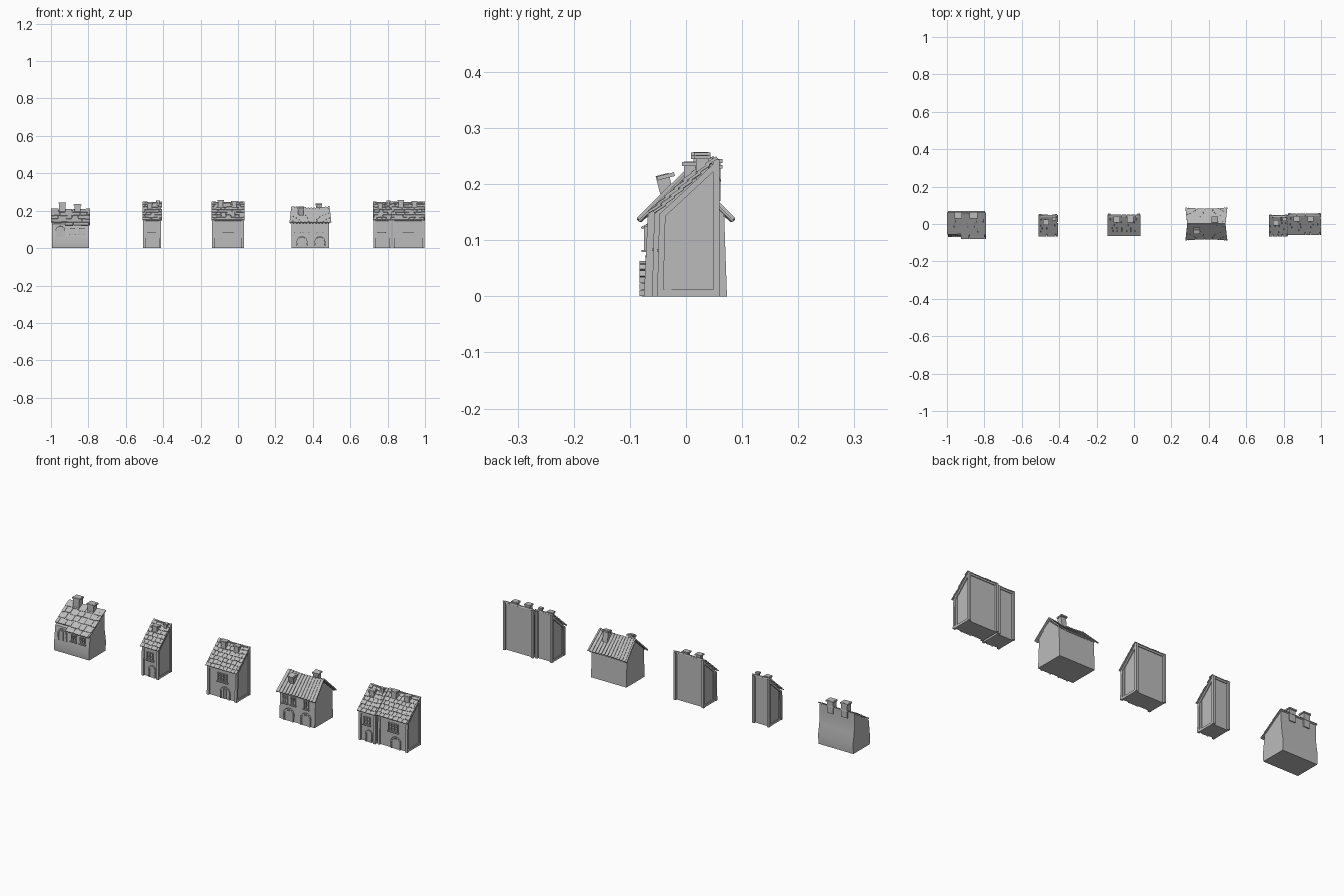
import bpy, bmesh, math, random
from mathutils import Matrix, Vector

random.seed(4)
cube = bpy.data.objects.get("Cube")
if cube:
    bpy.data.objects.remove(cube, do_unlink=True)

stone = bpy.data.materials.new("stone grey")
stone.use_nodes = True
GREY = (0.5, 0.5, 0.5, 1)
stone.diffuse_color = GREY
stone.node_tree.nodes["Principled BSDF"].inputs["Base Color"].default_value = GREY


def finish(bm, name, smooth=False):
    bmesh.ops.recalc_face_normals(bm, faces=bm.faces)
    mesh = bpy.data.meshes.new(name)
    bm.to_mesh(mesh)
    bm.free()
    mesh.materials.append(stone)
    ob = bpy.data.objects.new(name, mesh)
    bpy.context.collection.objects.link(ob)
    if smooth:
        bpy.ops.object.select_all(action='DESELECT')
        ob.select_set(True)
        bpy.context.view_layer.objects.active = ob
        bpy.ops.object.shade_smooth_by_angle(angle=math.radians(35))
    return ob


def box(bm, center, size, rot=None):
    m = Matrix.Translation(center) @ (rot or Matrix()) @ Matrix.Diagonal((*size, 1))
    bmesh.ops.create_cube(bm, size=1, matrix=m)


def beam(bm, p, q, width, thick):
    """Plank from p to q, lying flat across x."""
    p, q = Vector(p), Vector(q)
    along = (q - p).normalized()
    normal = Vector((1, 0, 0)).cross(along).normalized()
    side = along.cross(normal)
    rot = Matrix((side, along, normal)).transposed().to_4x4()
    box(bm, (p + q) / 2, (width, (q - p).length, thick), rot)


def prism(bm, points, vec):
    face = bm.faces.new([bm.verts.new(p) for p in points])
    new = bmesh.ops.extrude_face_region(bm, geom=[face])["geom"]
    bmesh.ops.translate(bm, vec=vec, verts=[v for v in new if isinstance(v, bmesh.types.BMVert)])


def walls(name, profile, x0, x1, smooth=False):
    bm = bmesh.new()
    prism(bm, [(x0, y, z) for y, z in profile], (x1 - x0, 0, 0))
    finish(bm, name, smooth)


def window(name, x, y, z, w, h, cols=2, rows=2):
    """Raised frame with glazing bars and a sill."""
    bm = bmesh.new()
    for i in range(cols + 1):
        t = 0.004 if i in (0, cols) else 0.002
        box(bm, (x - w / 2 + w * i / cols, y, z), (t, 0.008, h + 0.004))
    for j in range(rows + 1):
        t = 0.004 if j in (0, rows) else 0.002
        box(bm, (x, y, z - h / 2 + h * j / rows), (w, 0.007, t))
    box(bm, (x, y - 0.002, z - h / 2 - 0.004), (w + 0.012, 0.012, 0.004))
    finish(bm, name)


def arched_door(name, x, y, w, h, z=0, depth=0.008):
    """Stone surround of wedge blocks around a planked door."""
    bm = bmesh.new()
    r = w / 2
    spring = z + h - r
    for s in (-1, 1):
        n = 3
        for i in range(n):
            ph = (spring - z) / n
            box(bm, (x + s * (r - 0.003), y, z + ph * (i + 0.5)), (0.007, depth, ph * 0.92))
    for i in range(7):
        a = math.pi * (i + 0.5) / 7
        box(bm, (x + math.cos(a) * (r - 0.003), y, spring + math.sin(a) * (r - 0.003)),
            (0.007, depth, r * 0.38), Matrix.Rotation(-a, 4, 'Y'))
    for k in (-1, 0, 1):
        box(bm, (x + k * r * 0.5, y + 0.002, (z + spring + r * 0.6) / 2),
            (r * 0.46, 0.006, spring + r * 0.6 - z))
    finish(bm, name)


def chimney(name, x, y, z0, z1, w, tilt=0):
    bm = bmesh.new()
    rot = Matrix.Rotation(tilt, 4, 'X')
    box(bm, (x, y, (z0 + z1) / 2), (w, w * 0.85, z1 - z0), rot)
    box(bm, (x, y, z1 - 0.004), (w + 0.008, w * 0.85 + 0.008, 0.007), rot)
    finish(bm, name)


def tiled_roof(name, x0, x1, eave, ridge, rows, tile, gap=None, sag=0):
    """Staggered shingles, each row lapping over the one below."""
    bm = bmesh.new()
    for r in range(rows):
        x = x0 - (tile / 2 if r % 2 else 0)
        while x < x1 - 0.003:
            w = tile * random.uniform(0.8, 1.2)
            a, b = max(x, x0), min(x + w, x1)
            x += w
            if b - a < 0.004 or (gap and r == 0 and gap[0] < (a + b) / 2 < gap[1]):
                continue
            t = 2 * ((a + b) / 2 - x0) / (x1 - x0) - 1
            drop = sag * (1 - t * t) * r / rows
            lo = (r - random.uniform(0, 0.18)) / rows if r else 0
            hi = min(1, (r + 1.15) / rows)
            pts = []
            for f, lift in ((lo, 0.005), (hi, 0.001)):
                pts.append(((a + b) / 2, eave[0] + f * (ridge[0] - eave[0]) - lift * 0.7,
                            eave[1] + f * (ridge[1] - eave[1]) + lift * 0.7 - drop))
            beam(bm, pts[0], pts[1], b - a - 0.0012, random.uniform(0.004, 0.006))
    finish(bm, name)


def town_house(label, cx, cy, hw):
    """Lean-to house with corner posts, side panels and a shingled slope."""
    walls(label + "_walls", [(cy - 0.046, 0), (cy - 0.046, 0.145), (cy + 0.046, 0.235),
                             (cy + 0.046, 0)], cx - hw + 0.006, cx + hw - 0.006)
    bm = bmesh.new()
    for s in (-1, 1):
        x = cx + s * (hw - 0.006)
        beam(bm, (x, cy - 0.05, 0), (x, cy - 0.046, 0.148), 0.012, 0.011)
        box(bm, (x, cy + 0.05, 0.122), (0.012, 0.012, 0.244))
        beam(bm, (x, cy - 0.048, 0.143), (x, cy + 0.05, 0.234), 0.01, 0.01)
        box(bm, (x, cy, 0.006), (0.008, 0.09, 0.012))
        box(bm, (x - s * 0.002, cy - 0.036, 0.075), (0.008, 0.012, 0.15))
    box(bm, (cx, cy + 0.046, 0.24), (2 * hw - 0.012, 0.008, 0.014))
    box(bm, (cx, cy - 0.047, 0.142), (2 * hw - 0.012, 0.008, 0.008))
    finish(bm, label + "_timber_frame")
    tiled_roof(label + "_roof_shingles", cx - hw - 0.004, cx + hw + 0.004,
               (cy - 0.058, 0.147), (cy + 0.052, 0.247), 7, 0.024, sag=0.003)


def narrow_house(label, cx, cy):
    town_house(label, cx, cy, 0.048)
    chimney(label + "_chimney", cx - 0.012, cy + 0.012, 0.19, 0.24, 0.024)
    chimney(label + "_chimney_pot", cx + 0.032, cy + 0.03, 0.21, 0.254, 0.013)
    window(label + "_window", cx - 0.003, cy - 0.048, 0.105, 0.032, 0.036)
    arched_door(label + "_door", cx + 0.008, cy - 0.049, 0.036, 0.06)


def wide_house(label, cx, cy):
    town_house(label, cx, cy, 0.085)
    for i, (dx, top) in enumerate(((-0.04, 0.257), (0.033, 0.252))):
        chimney(f"{label}_chimney_{i}", cx + dx, cy + 0.025, 0.2, top, 0.026)
    window(label + "_window", cx, cy - 0.048, 0.105, 0.05, 0.038, 3, 3)
    arched_door(label + "_door", cx + 0.015, cy - 0.049, 0.054, 0.06)


# Detached town houses and the joined pair
narrow_house("narrow_house", -0.459, -0.003)
wide_house("wide_house", -0.053, -0.001)
narrow_house("joined_narrow_house", 0.772, -0.005)
wide_house("joined_wide_house", 0.911, 0.004)

# Bulging cottage with large shingles
walls("cottage_walls", [(-0.066, 0), (-0.07, 0.03), (-0.065, 0.07), (-0.058, 0.128),
                        (0.056, 0.203), (0.056, 0.15), (0.06, 0.1), (0.069, 0.05),
                        (0.066, 0)], -0.995, -0.797, True)
tiled_roof("cottage_roof_shingles", -1.0, -0.79, (-0.076, 0.118), (0.062, 0.21), 5, 0.038,
           (-0.985, -0.915), 0.004)
chimney("cottage_tall_chimney", -0.94, 0.047, 0.17, 0.245, 0.034)
chimney("cottage_short_chimney", -0.858, 0.047, 0.17, 0.235, 0.034)
arched_door("cottage_arched_window", -0.95, -0.066, 0.05, 0.06, 0.06)
for i, x in enumerate((-0.885, -0.835)):
    window(f"cottage_window_{i}", x, -0.065, 0.09, 0.024, 0.03)

# Gabled barn with a sagging plank roof
walls("barn_walls", [(-0.075, 0), (-0.068, 0.146), (0, 0.207), (0.068, 0.146), (0.073, 0)],
      0.287, 0.487)
planks = bmesh.new()
N = 26
for i in range(N):
    t = 2 * (i + 0.5) / N - 1
    sag = 0.007 * (1 - t * t)
    up = 0.003 * (i % 2)
    for s in (-1, 1):
        beam(planks, (0.387 + t * 0.112, s * (0.086 - sag * 0.8), 0.135 + up),
             (0.387 + t * 0.102, 0, 0.22 - sag + up), 0.0082, 0.006)
finish(planks, "barn_roof_planks")
chimney("barn_front_chimney", 0.335, -0.036, 0.165, 0.218, 0.028, 0.25)
chimney("barn_back_chimney", 0.432, 0.024, 0.18, 0.238, 0.028, 0.15)
for i, x in enumerate((0.342, 0.438)):
    arched_door(f"barn_door_{i}", x, -0.077, 0.056, 0.063, depth=0.011)
for i, x in enumerate((0.318, 0.364, 0.438)):
    window(f"barn_window_{i}", x, -0.071, 0.104, 0.024, 0.038)
